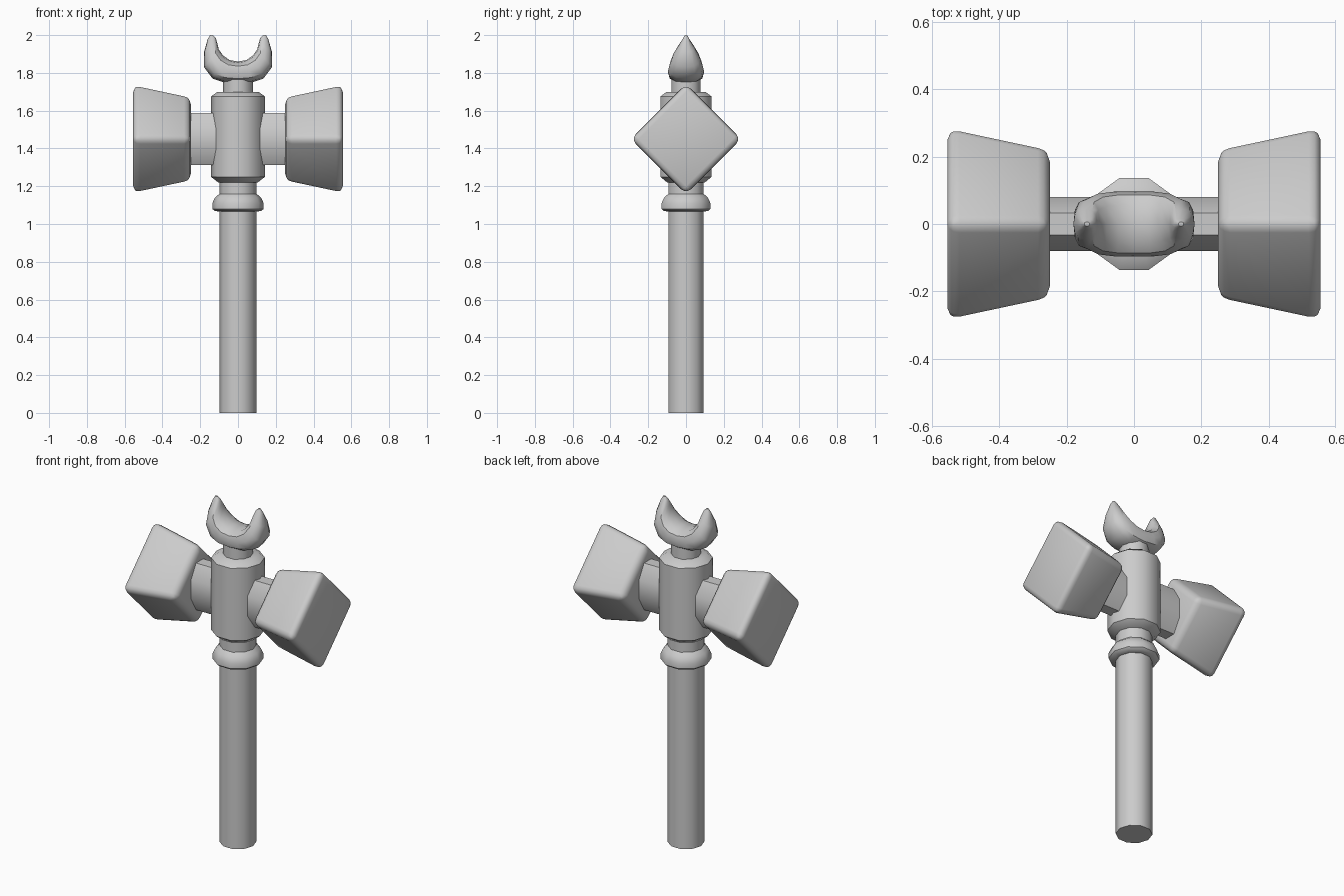
import bpy, bmesh
from math import sin, cos, pi, radians, copysign

cube = bpy.data.objects.get("Cube")
if cube:
    bpy.data.objects.remove(cube)

grey = bpy.data.materials.new("plain_grey")
grey.use_nodes = True
colour = (0.6, 0.6, 0.6, 1)
grey.diffuse_color = colour
grey.node_tree.nodes["Principled BSDF"].inputs["Base Color"].default_value = colour


def loft(name, rings, bevel=0):
    """Skin a list of point rings, capping both ends."""
    bm = bmesh.new()
    loops = [[bm.verts.new(p) for p in ring] for ring in rings]
    n = len(loops[0])
    for a, b in zip(loops, loops[1:]):
        for i in range(n):
            j = (i + 1) % n
            bm.faces.new((a[i], a[j], b[j], b[i]))
    bm.faces.new(loops[0][::-1])
    bm.faces.new(loops[-1])
    if bevel:
        bmesh.ops.bevel(bm, geom=bm.edges[:], offset=bevel, segments=3,
                        profile=0.5, affect='EDGES')
    bmesh.ops.recalc_face_normals(bm, faces=bm.faces[:])
    mesh = bpy.data.meshes.new(name)
    bm.to_mesh(mesh)
    bm.free()
    mesh.materials.append(grey)
    obj = bpy.data.objects.new(name, mesh)
    bpy.context.collection.objects.link(obj)
    bpy.ops.object.select_all(action='DESELECT')
    obj.select_set(True)
    bpy.context.view_layer.objects.active = obj
    bpy.ops.object.shade_smooth_by_angle(angle=radians(40))
    return obj


def turned(name, profile, sides=10):
    """Lathe a (radius, height) profile around z."""
    angles = [2 * pi * i / sides for i in range(sides)]
    return loft(name, [[(r * cos(a), r * sin(a), z) for a in angles]
                       for r, z in profile])


# Upright parts
turned("handle", [(0.098, 0), (0.098, 1.3)])
turned("grip_ring", [(0.098, 1.065), (0.125, 1.07), (0.136, 1.08),
                     (0.136, 1.11), (0.122, 1.14), (0.098, 1.16)])
turned("head_sleeve", [(0.105, 1.22), (0.143, 1.25),
                       (0.143, 1.675), (0.108, 1.7)])
turned("neck", [(0.08, 1.68), (0.08, 1.8)])

# Flattened crossbar through the sleeve
AXIS = 1.45
r = 1 / cos(pi / 8)
section = [(0.08 * r * cos(a), AXIS + 0.138 * r * sin(a))
           for a in [(i + 0.5) * pi / 4 for i in range(8)]]
loft("crossbar", [[(x, y, z) for y, z in section] for x in (-0.3, 0.3)])

# Flared diamond hammer heads
for side, name in ((1, "left_hammer_head"), (-1, "right_hammer_head")):
    loft(name, [[(side * x, d * cos(i * pi / 2), AXIS + d * sin(i * pi / 2))
                 for i in range(4)]
                for x, d in ((0.25, 0.235), (0.555, 0.3))], bevel=0.036)

# Crescent finial: outer x, z, inner x, z, half depth, from middle to tip
half = [(0, 1.745, 0, 1.86, 0.096),
        (0.075, 1.75, 0.045, 1.868, 0.096),
        (0.135, 1.77, 0.08, 1.893, 0.09),
        (0.18, 1.83, 0.102, 1.925, 0.073),
        (0.18, 1.91, 0.109, 1.955, 0.045),
        (0.16, 1.98, 0.118, 1.985, 0.016),
        (0.148, 2.0, 0.132, 2.0, 0.006)]
stations = [(-a, b, -c, d, e) for a, b, c, d, e in half[:0:-1]] + half


def squarish(v):
    return copysign(abs(v) ** 0.8, v)


rings = []
for ox, oz, ix, iz, depth in stations:
    ring = []
    for k in range(12):
        a = 2 * pi * k / 12
        t = (1 + squarish(cos(a))) / 2
        ring.append((ix + (ox - ix) * t, depth * squarish(sin(a)),
                     iz + (oz - iz) * t))
    rings.append(ring)
loft("crescent_finial", rings)
